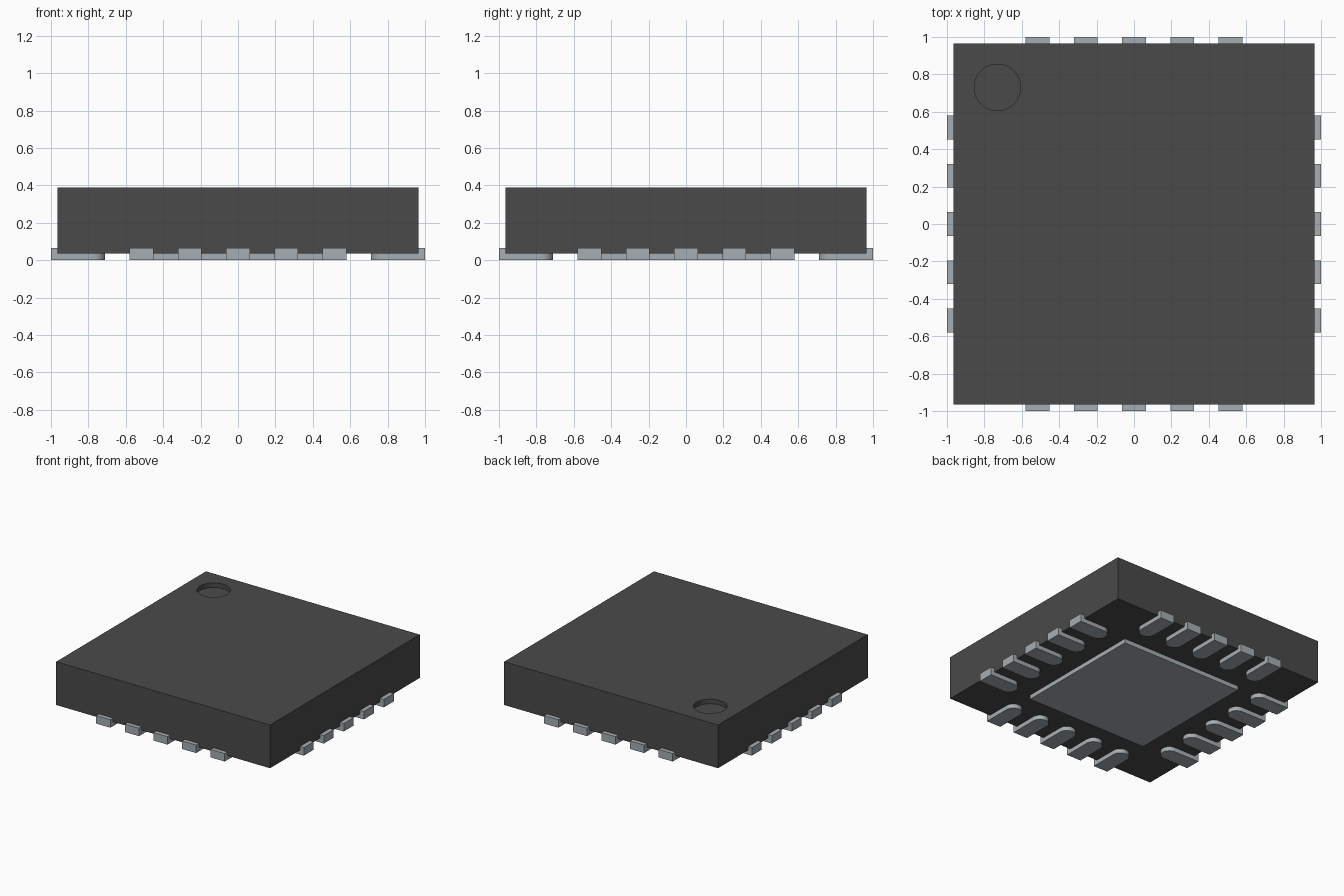
import bpy
import bmesh
from math import cos, sin, pi, radians
from mathutils import Matrix

cube = bpy.data.objects.get("Cube")
if cube:
    bpy.data.objects.remove(cube, do_unlink=True)


def material(name, color):
    mat = bpy.data.materials.new(name)
    mat.use_nodes = True
    mat.diffuse_color = color
    mat.node_tree.nodes["Principled BSDF"].inputs["Base Color"].default_value = color
    return mat


BLACK = material("dark_grey_resin", (0.068, 0.068, 0.068, 1))
SILVER = material("silver_metal", (0.38, 0.42, 0.445, 1))


def prism(name, outline, z0, z1, mat, turn=0):
    """Extrude a flat outline from z0 to z1, turned about the vertical axis."""
    bm = bmesh.new()
    face = bm.faces.new([bm.verts.new((x, y, z0)) for x, y in outline])
    top = bmesh.ops.extrude_face_region(bm, geom=[face])
    verts = [v for v in top["geom"] if isinstance(v, bmesh.types.BMVert)]
    bmesh.ops.translate(bm, verts=verts, vec=(0, 0, z1 - z0))
    bmesh.ops.recalc_face_normals(bm, faces=bm.faces)
    bm.transform(Matrix.Rotation(turn, 4, "Z"))
    mesh = bpy.data.meshes.new(name)
    bm.to_mesh(mesh)
    bm.free()
    mesh.materials.append(mat)
    obj = bpy.data.objects.new(name, mesh)
    bpy.context.collection.objects.link(obj)
    return obj


def smooth(obj):
    bpy.ops.object.select_all(action="DESELECT")
    obj.select_set(True)
    bpy.context.view_layer.objects.active = obj
    bpy.ops.object.shade_smooth_by_angle(angle=radians(30))


def square(h):
    return [(-h, -h), (h, -h), (h, h), (-h, h)]


def arc(cx, cy, r, start, end, steps):
    angles = [start + (end - start) * i / steps for i in range(steps + 1)]
    return [(cx + r * cos(a), cy + r * sin(a)) for a in angles]


# Package body with a round orientation dimple in the top
BODY_TOP = 0.388
body = prism("package_body", square(0.965), 0.035, BODY_TOP, BLACK)
circle = arc(-0.73, 0.73, 0.124, 0, 2 * pi, 48)[:-1]
cutter = prism("dimple_cutter", circle, BODY_TOP - 0.037, BODY_TOP + 0.1, BLACK)
cut = body.modifiers.new("dimple", "BOOLEAN")
cut.operation = "DIFFERENCE"
cut.solver = "EXACT"
cut.object = cutter
bpy.context.view_layer.objects.active = body
bpy.ops.object.modifier_apply(modifier=cut.name)
bpy.data.objects.remove(cutter, do_unlink=True)
smooth(body)

# Square heat pad underneath
prism("heat_pad", square(0.545), 0, 0.04, SILVER)

# Five contacts per side, each with a rounded inner end
HALF = 0.064
for side, label in enumerate(("left", "back", "right", "front")):
    for i in range(5):
        y = (i - 2) * 0.258
        inner = arc(0.71 + HALF, y, HALF, pi / 2, 3 * pi / 2, 16)
        outline = [(1, y - HALF), (1, y + HALF)] + inner
        smooth(prism(f"{label}_contact_{i + 1}", outline, 0, 0.065, SILVER, side * pi / 2))
